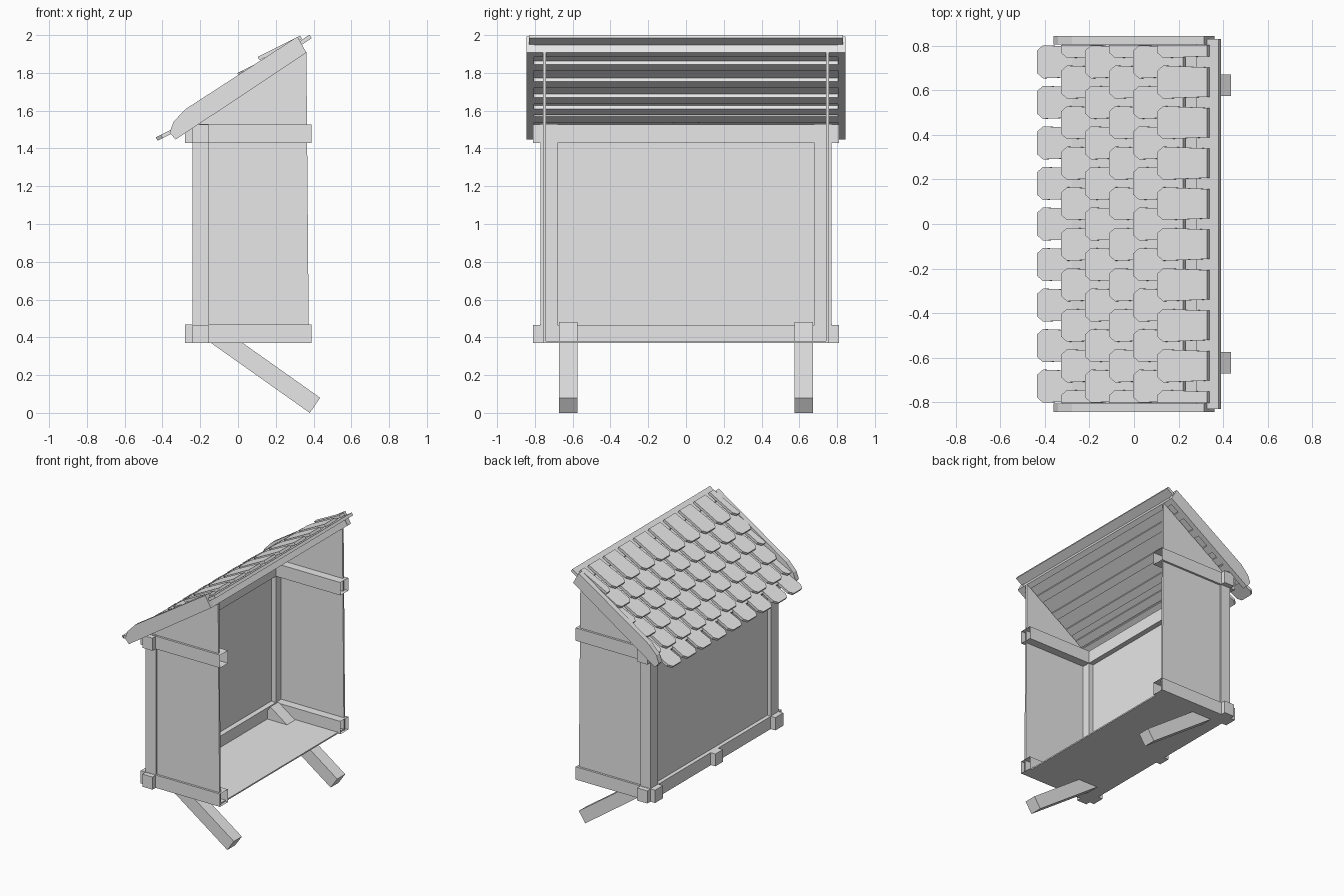
import bpy, bmesh
from mathutils import Vector

if "Cube" in bpy.data.objects:
    bpy.data.objects.remove(bpy.data.objects["Cube"], do_unlink=True)

# Single plain material
grey = bpy.data.materials.new("plain_grey")
grey.use_nodes = True
COLOUR = (0.8, 0.8, 0.8, 1)
grey.diffuse_color = COLOUR
grey.node_tree.nodes["Principled BSDF"].inputs["Base Color"].default_value = COLOUR


def finish(name, bm):
    bmesh.ops.recalc_face_normals(bm, faces=bm.faces)
    mesh = bpy.data.meshes.new(name)
    bm.to_mesh(mesh)
    bm.free()
    mesh.materials.append(grey)
    obj = bpy.data.objects.new(name, mesh)
    bpy.context.collection.objects.link(obj)
    return obj


def extrude(bm, points, offset):
    """Close a flat outline into a solid by pushing it along offset."""
    face = bm.faces.new([bm.verts.new(p) for p in points])
    new = bmesh.ops.extrude_face_region(bm, geom=[face], use_keep_orig=True)["geom"]
    bmesh.ops.translate(bm, vec=offset, verts=[g for g in new if isinstance(g, bmesh.types.BMVert)])


def prism(name, profile, y0, y1, open_end=False):
    """Extrude an x/z profile along y, optionally open towards +x."""
    bm = bmesh.new()
    extrude(bm, [(x, y0, z) for x, z in profile], Vector((0, y1 - y0, 0)))
    if open_end:
        bm.normal_update()
        right = max(v.co.x for v in bm.verts)
        ends = [f for f in bm.faces if all(abs(v.co.x - right) < 1e-4 for v in f.verts)]
        bmesh.ops.delete(bm, geom=ends, context='FACES_ONLY')
    return finish(name, bm)


def box(name, x0, x1, y0, y1, z0, z1, open_end=False):
    return prism(name, [(x0, z0), (x1, z0), (x1, z1), (x0, z1)], y0, y1, open_end)


# Roof frame: s runs uphill, v points out of the slope
UP, OUT = Vector((0.834, 0, 0.552)), Vector((-0.552, 0, 0.834))
EAVE_TOP = Vector((0.362, 0, 1.907))


def on_roof(s, v, y=0):
    return EAVE_TOP + UP * s + OUT * v + Vector((0, y, 0))


def roof_bar(name, s0, s1, v0, v1, half):
    corners = [on_roof(s, v) for s, v in ((s0, v0), (s1, v0), (s1, v1), (s0, v1))]
    prism(name, [(p.x, p.z) for p in corners], -half, half)


# Floor and back wall
box("floor", -0.2, 0.37, -0.755, 0.755, 0.37, 0.38)
box("back_wall", -0.21, -0.195, -0.7, 0.7, 0.38, 1.5)

# Back beams with ends poking past the posts, and the middle joist end
for level, z in (("lower", 0.37), ("upper", 1.43)):
    box(level + "_back_beam", -0.24, -0.155, -0.81, 0.81, z, z + 0.096)
box("joist_end", -0.28, -0.2, -0.045, 0.045, 0.372, 0.466)

# Both sides: walls, posts, beams, struts and barge boards
barge = [(0.315, 1.992), (0.362, 1.907), (-0.33, 1.447),
         (-0.362, 1.484), (-0.341, 1.542), (-0.278, 1.608)]
wall = [(-0.2, 0.37), (0.375, 0.37), (0.362, 1.91), (-0.2, 1.54)]
strut = [(0.38, 0.0), (0.435, 0.08), (-0.13, 0.48), (-0.185, 0.40)]
for side, sign in (("left", 1), ("right", -1)):
    def span(a, b):
        return sorted((sign * a, sign * b))
    prism(side + "_wall", wall, *span(0.742, 0.757))
    box(side + "_post", -0.24, -0.155, *span(0.68, 0.77), 0.37, 1.53)
    for level, z in (("lower", 0.37), ("upper", 1.43)):
        box(f"{side}_{level}_beam", -0.28, 0.39, *span(0.678, 0.773), z, z + 0.098, True)
    prism(side + "_strut", strut, *span(0.575, 0.672))
    prism(side + "_barge_board", barge, *span(0.805, 0.845))

# Roof deck, top edge board, ridge plank and battens below
roof_bar("roof_deck", -0.79, 0, 0.022, 0.045, 0.806)
roof_bar("top_edge_board", -0.04, 0, 0, 0.05, 0.806)
roof_bar("ridge_plank", -0.05, 0.066, 0.048, 0.07, 0.83)
for i, s in enumerate((-0.113, -0.276, -0.43, -0.539, -0.61)):
    roof_bar(f"batten_{i + 1}", s - 0.06, s, 0, 0.023, 0.806)

# Overlapping shingles in six staggered rows, tips lifted
PITCH, LENGTH, DROP, THICK = 0.182, 0.25, 0.03, 0.02
outline = [(0, -0.05), (0.03, -0.074), (LENGTH, -0.066),
           (LENGTH, 0.066), (0.03, 0.074), (0, 0.05)]
bm = bmesh.new()
for row in range(6):
    tip_s = -0.913 + 0.137 * row
    tip_v = 0.066 + 0.0115 * row
    count = 9 + row % 2
    for k in range(count):
        mid = (k - (count - 1) / 2) * PITCH
        points = [on_roof(tip_s + s, tip_v - DROP * s / LENGTH,
                          max(-0.803, min(0.803, mid + y)))
                  for s, y in outline]
        # Drop the corners that coincide where a tile is trimmed at the verge
        points = [p for i, p in enumerate(points) if (p - points[i - 1]).length > 1e-4]
        extrude(bm, points, OUT * -THICK)
finish("shingles", bm)
